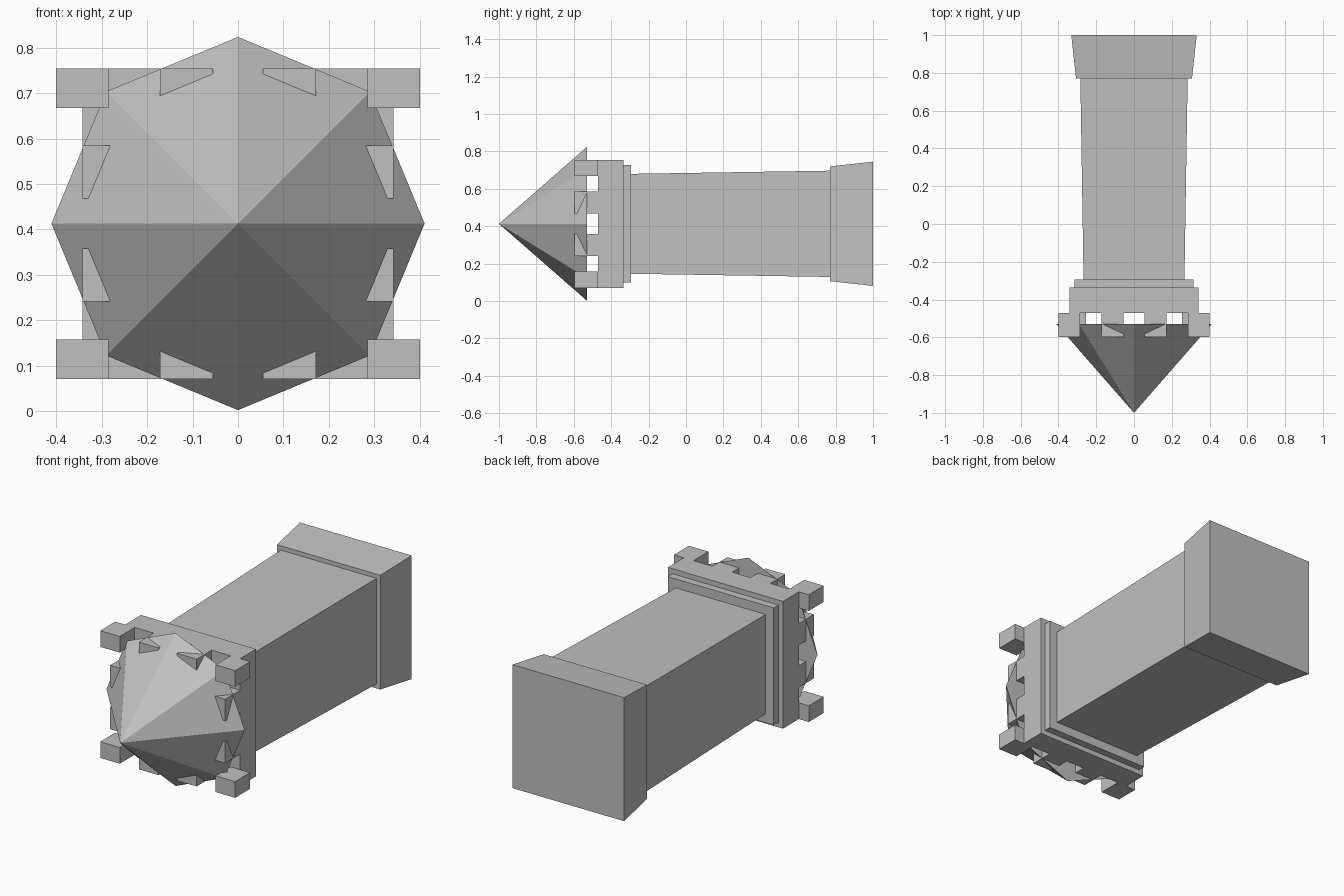
import bpy, bmesh, math
from mathutils import Matrix, Vector

cube = bpy.data.objects.get("Cube")
if cube:
    bpy.data.objects.remove(cube, do_unlink=True)

AXIS_Z = 0.413  # height of the tower's lying axis

stone = bpy.data.materials.new("grey_stone")
stone.use_nodes = True
stone.diffuse_color = (0.53, 0.53, 0.53, 1)
stone.node_tree.nodes["Principled BSDF"].inputs["Base Color"].default_value = (0.53, 0.53, 0.53, 1)


def finish(name, bm):
    bmesh.ops.recalc_face_normals(bm, faces=bm.faces)
    mesh = bpy.data.meshes.new(name)
    bm.to_mesh(mesh)
    bm.free()
    mesh.materials.append(stone)
    obj = bpy.data.objects.new(name, mesh)
    obj.location.z = AXIS_Z
    bpy.context.collection.objects.link(obj)
    return obj


def tapered(name, back, r_back, front, r_front, sides, turn):
    """Capped prism or cone along y; radii are measured to the corners."""
    bm = bmesh.new()
    bmesh.ops.create_cone(bm, cap_ends=True, segments=sides, radius1=r_back,
                          radius2=r_front, depth=back - front)
    bmesh.ops.remove_doubles(bm, verts=bm.verts, dist=0.0001)
    place = (Matrix.Translation((0, (back + front) / 2, 0))
             @ Matrix.Rotation(math.pi / 2, 4, 'X') @ Matrix.Rotation(turn, 4, 'Z'))
    bm.transform(place)
    return finish(name, bm)


def square(name, back, half_back, front, half_front):
    d = math.sqrt(2)
    return tapered(name, back, half_back * d, front, half_front * d, 4, math.pi / 4)


def box(name, low, high):
    low, high = Vector(low), Vector(high)
    bm = bmesh.new()
    bmesh.ops.create_cube(bm, size=1)
    bm.transform(Matrix.Translation((low + high) / 2) @ Matrix.Diagonal((*(high - low), 1)))
    return finish(name, bm)


# Tower body, from the foot at the back to the parapet
square("foot", 1.0, 0.332, 0.77, 0.307)
square("shaft", 0.77, 0.284, -0.295, 0.267)
square("collar", -0.295, 0.315, -0.335, 0.315)
square("parapet", -0.335, 0.342, -0.47, 0.342)

# Pointed eight-sided roof
tapered("roof", -0.53, 0.411, -1.0, 0, 8, 0)

# Merlons: two on each edge and one at each corner
INNER, OUTER, BACK, FRONT = 0.255, 0.342, -0.47, -0.597


def span(sign, a, b):
    return sorted((sign * a, sign * b))


for sx, side in ((1, "left"), (-1, "right")):
    for sz, level in ((1, "upper"), (-1, "lower")):
        def merlon(kind, xs, zs):
            (x0, x1), (z0, z1) = span(sx, *xs), span(sz, *zs)
            box(f"{kind}_merlon_{level}_{side}", (x0, FRONT, z0), (x1, BACK, z1))
        merlon("corner", (0.285, 0.401), (INNER, OUTER))
        merlon("edge", (0.055, 0.172), (INNER, OUTER))
        merlon("side", (INNER, OUTER), (0.055, 0.172))
